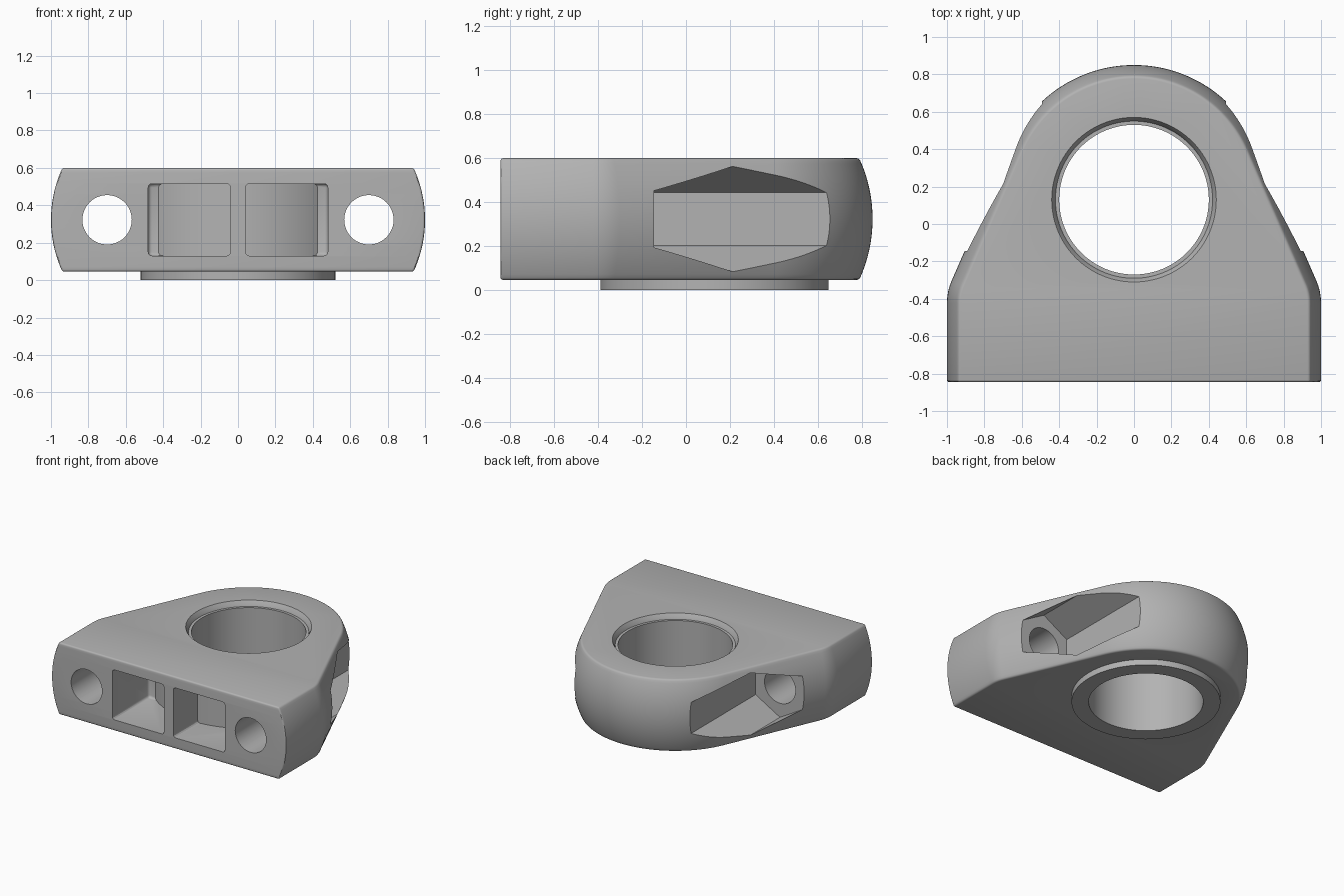
import bpy, bmesh, math
from math import cos, sin, pi, radians
from mathutils import Matrix

if "Cube" in bpy.data.objects:
    bpy.data.objects.remove(bpy.data.objects["Cube"])

BORE_Y = 0.13             # bore axis
Z0, Z1 = 0.045, 0.6       # block bottom and top
MID = (Z0 + Z1) / 2
BOLT_X, FRONT = 0.7, -0.845

grey = bpy.data.materials.new("Satin Grey")
grey.use_nodes = True
colour = (0.45, 0.45, 0.45, 1)
grey.diffuse_color = colour
grey.node_tree.nodes["Principled BSDF"].inputs["Base Color"].default_value = colour


def make(name, bm):
    bmesh.ops.recalc_face_normals(bm, faces=bm.faces)
    mesh = bpy.data.meshes.new(name)
    bm.to_mesh(mesh)
    bm.free()
    mesh.materials.append(grey)
    ob = bpy.data.objects.new(name, mesh)
    bpy.context.collection.objects.link(ob)
    return ob


def activate(ob):
    bpy.ops.object.select_all(action='DESELECT')
    ob.select_set(True)
    bpy.context.view_layer.objects.active = ob


def apply(ob, kind, **settings):
    activate(ob)
    mod = ob.modifiers.new(kind, kind)
    for key, value in settings.items():
        setattr(mod, key, value)
    bpy.ops.object.modifier_apply(modifier=mod.name)


def combine(ob, tool, operation='DIFFERENCE'):
    apply(ob, 'BOOLEAN', object=tool, operation=operation, solver='EXACT')
    bpy.data.objects.remove(tool)


def loft(name, rings):
    bm = bmesh.new()
    loops = [[bm.verts.new(p) for p in ring] for ring in rings]
    n = len(loops[0])
    for a, b in zip(loops, loops[1:]):
        for i in range(n):
            j = (i + 1) % n
            bm.faces.new((a[i], a[j], b[j], b[i]))
    bm.faces.new(loops[0])
    bm.faces.new(loops[-1])
    return make(name, bm)


def turned(name, profile, sides=128):
    """Solid turned about the bore axis from (radius, height) pairs."""
    return loft(name, [[(r * cos(2 * pi * i / sides), BORE_Y + r * sin(2 * pi * i / sides), z)
                        for i in range(sides)] for r, z in profile])


def prism_y(name, x, radius, y0, y1, sides, turn=0):
    """Regular prism running front to back at bolt height."""
    angles = [turn + 2 * pi * i / sides for i in range(sides)]
    return loft(name, [[(x + radius * cos(a), y, MID + radius * sin(a)) for a in angles]
                       for y in (y0, y1)])


# Block outline: straight foot, rounded shoulders and a round nose
slope = radians(23.6)
shoulder_y = BORE_Y + (0.42 - 0.7 * cos(slope)) / sin(slope)


def outline(inset, z):
    half = [(1 - inset, FRONT)]
    half += [(0.7 + (0.3 - inset) * cos(slope * i / 8),
              shoulder_y + (0.3 - inset) * sin(slope * i / 8)) for i in range(9)]
    r = 0.72 - inset
    for i in range(33):
        a = slope + (pi / 2 - slope) * i / 32
        half.append((r * cos(a), BORE_Y + r * sin(a)))
    return [(x, y, z) for x, y in half] + [(-x, y, z) for x, y in reversed(half[:-1])]


# Sides bulge as a shallow arc over the height
crown, rise = 0.66, (Z1 - Z0) / 2
tilt = math.asin(rise / crown)
steps = [tilt * (i / 10 - 1) for i in range(21)]
block = loft("bearing_block", [outline(crown * (1 - cos(t)), MID + crown * sin(t)) for t in steps])
apply(block, 'BEVEL', width=0.012, segments=3, limit_method='ANGLE', angle_limit=radians(40))

# Raised collar underneath, then the bore with its stepped lip
combine(block, turned("collar", [(0.52, 0), (0.52, 0.2)]), 'UNION')
combine(block, turned("bore", [(0.4, -0.1), (0.4, 0.56), (0.42, 0.56), (0.425, 0.575),
                               (0.44, 0.6), (0.44, 0.7)]))

for side in (-1, 1):
    # Bolt hole, nut seat and open hexagonal channel
    combine(block, prism_y("bolt_hole", side * BOLT_X, 0.132, -1, 0.2, 48))
    combine(block, prism_y("nut_channel", side * BOLT_X, 0.24, -0.145, 1.2, 6, pi / 6))

    # Lightening pocket in the front, its back wall wrapping round the bore
    bm = bmesh.new()
    bmesh.ops.create_cube(bm, size=1, matrix=Matrix.Translation((side * 0.26, -0.7, MID))
                          @ Matrix.Diagonal((0.44, 0.6, 0.385, 1)))
    pocket = make("front_pocket", bm)
    apply(pocket, 'BEVEL', width=0.02, segments=3)
    combine(pocket, turned("pocket_back", [(0.68, -0.1), (0.68, 0.8)]))
    combine(block, pocket)

activate(block)
bpy.ops.object.shade_smooth_by_angle(angle=radians(30))
